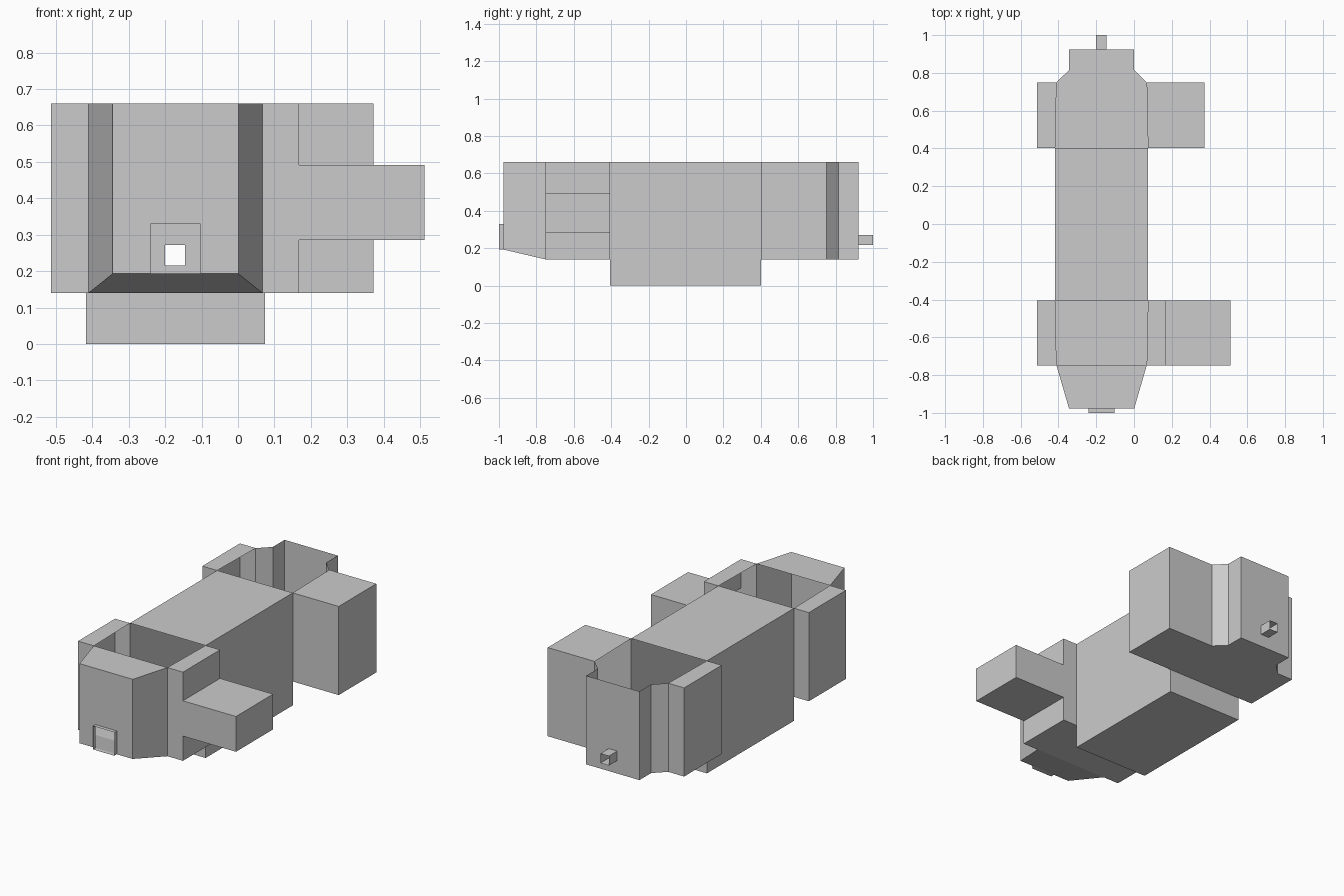
import bpy, bmesh

if "Cube" in bpy.data.objects:
    bpy.data.objects.remove(bpy.data.objects["Cube"])

CX = -0.1715                 # hull centreline
WIDE, MID, SLIM = 0.2455, 0.2385, 0.1725   # hull half widths
LOW, TOP = 0.14, 0.66
ALL = "BRTL"                 # bottom, right, top, left


def ring_y(y, half, z0, z1, cx=CX):
    """Rectangle across the hull at a given y."""
    return [(cx - half, y, z0), (cx + half, y, z0), (cx + half, y, z1), (cx - half, y, z1)]


def ring_x(xa, xb, ya, yb, z0, z1):
    """Rectangle along the hull side; xa and xb are its x at ya and yb."""
    return [(xa, ya, z0), (xb, yb, z0), (xb, yb, z1), (xa, ya, z1)]


def loft(name, rings, sides, cap_start=False, cap_end=False):
    """Open shell through rectangles; sides lists which walls each span keeps."""
    bm = bmesh.new()
    rows = [[bm.verts.new(p) for p in r] for r in rings]
    for a, b, keep in zip(rows, rows[1:], sides):
        for i, side in enumerate(ALL):
            if side in keep:
                j = (i + 1) % 4
                bm.faces.new((a[i], a[j], b[j], b[i]))
    if cap_start:
        bm.faces.new(rows[0])
    if cap_end:
        bm.faces.new(rows[-1])
    flat = [f for f in bm.faces if f.calc_area() < 1e-6]
    bmesh.ops.delete(bm, geom=flat, context='FACES')
    bmesh.ops.recalc_face_normals(bm, faces=bm.faces[:])
    mesh = bpy.data.meshes.new(name)
    bm.to_mesh(mesh)
    bm.free()
    obj = bpy.data.objects.new(name, mesh)
    bpy.context.collection.objects.link(obj)
    return obj


F0, F1 = -0.406, -0.75       # front bay, from the body outwards
R0, R1 = 0.402, 0.75         # rear bay

# Central body: open-ended upper shell over a tray
loft("body_shell", [ring_y(y, WIDE, LOW, TOP) for y in (F0, R0)], ["RTL"])
loft("body_tray", [ring_y(y, WIDE, 0, LOW) for y in (F0, R0)], ["BRL"], True, True)

# Front: roofless bay floor, tapered nose, open intake frame
loft("front_nose", [
    ring_y(F0, WIDE, LOW, TOP), ring_y(F1, MID, LOW, TOP),
    ring_y(-0.977, SLIM, 0.193, TOP),
    ring_y(-0.977, 0.069, 0.193, 0.33), ring_y(-1.0, 0.069, 0.193, 0.33)],
    ["B", ALL, ALL, ALL])

# Rear: roofless bay floor, chamfered tail, open outlet pipe
loft("rear_tail", [
    ring_y(R0, WIDE, LOW, TOP), ring_y(R1, MID, LOW, TOP),
    ring_y(0.815, SLIM, LOW, TOP), ring_y(0.923, SLIM, LOW, TOP),
    ring_y(0.923, 0.0275, 0.216, 0.272, -0.1725), ring_y(1.0, 0.0275, 0.216, 0.272, -0.1725)],
    ["B", "BRL", "BRL", ALL, ALL])

# Side pods, open towards the hull
for name, ya, yb, right_x in (("front", F0, F1, 0.168), ("rear", R0, R1, 0.372)):
    for side, sign, x in (("left", -1, -0.513), ("right", 1, right_x)):
        rings = [ring_x(CX + sign * WIDE, CX + sign * MID, ya, yb, LOW, TOP),
                 ring_x(x, x, ya, yb, LOW, TOP)]
        if name == "front" and side == "right":   # stub arm on this pod
            rings += [ring_x(ax, ax, ya, yb, 0.285, 0.492) for ax in (x, 0.512)]
        loft(f"{name}_{side}_pod", rings, [ALL] * (len(rings) - 1), cap_end=True)
